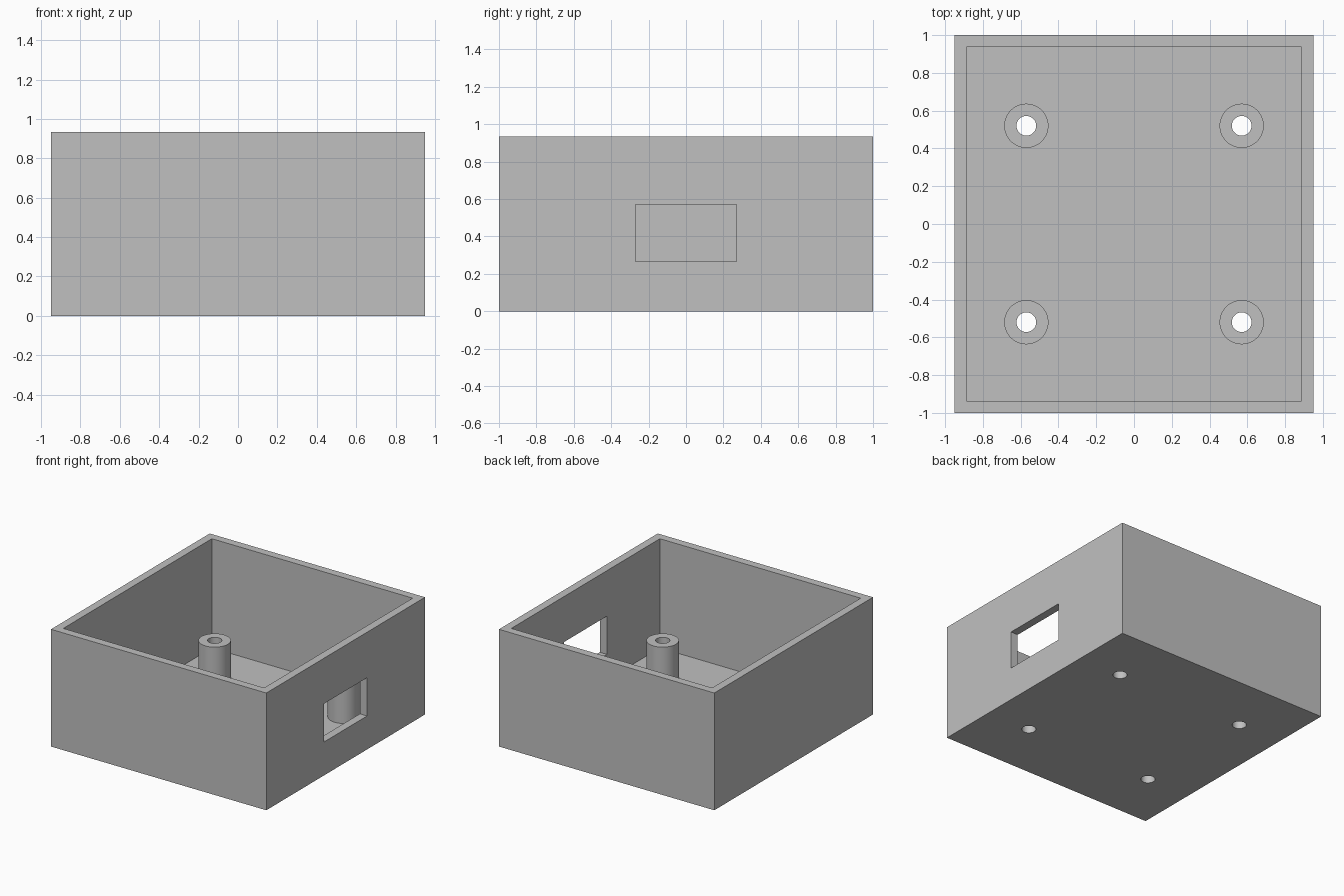
import bpy

# Remove the default cube
cube = bpy.data.objects.get("Cube")
if cube:
    bpy.data.objects.remove(cube, do_unlink=True)

HALF_X, HALF_Y, HEIGHT = 0.95, 1.0, 0.935
WALL = 0.064
POST_X, POST_Y, POST_TOP = 0.57, 0.52, 0.368
POST_R, HOLE_R = 0.117, 0.052

grey = bpy.data.materials.new("plain grey")
grey.use_nodes = True
colour = (0.53, 0.53, 0.53, 1)
grey.diffuse_color = colour
grey.node_tree.nodes["Principled BSDF"].inputs["Base Color"].default_value = colour


def box(name, low, high):
    """Box between two opposite corners."""
    bpy.ops.mesh.primitive_cube_add(size=1, location=[(a + b) / 2 for a, b in zip(low, high)])
    obj = bpy.context.object
    obj.name = name
    obj.scale = [b - a for a, b in zip(low, high)]
    bpy.ops.object.transform_apply(location=True, rotation=False, scale=True)
    obj.data.materials.append(grey)
    return obj


def cylinder(name, x, y, radius, bottom, top):
    """Upright round bar."""
    bpy.ops.mesh.primitive_cylinder_add(vertices=48, radius=radius, depth=top - bottom,
                                        location=(x, y, (bottom + top) / 2))
    obj = bpy.context.object
    obj.name = name
    obj.data.materials.append(grey)
    return obj


def combine(target, tool, operation):
    """Apply a boolean and discard the tool."""
    mod = target.modifiers.new(operation.lower(), 'BOOLEAN')
    mod.operation = operation
    mod.solver = 'EXACT'
    mod.object = tool
    bpy.context.view_layer.objects.active = target
    bpy.ops.object.modifier_apply(modifier=mod.name)
    bpy.data.objects.remove(tool, do_unlink=True)


# Open-topped tray
case = box("open_case", (-HALF_X, -HALF_Y, 0), (HALF_X, HALF_Y, HEIGHT))
combine(case, box("cavity", (WALL - HALF_X, WALL - HALF_Y, WALL),
                  (HALF_X - WALL, HALF_Y - WALL, HEIGHT + 0.2)), 'DIFFERENCE')

# Rectangular port in the left wall
combine(case, box("port", (HALF_X - 0.2, -0.27, 0.267), (HALF_X + 0.2, 0.27, 0.572)),
        'DIFFERENCE')

# Four standoff posts, each bored through the floor
corners = [(sx * POST_X, sy * POST_Y) for sx in (-1, 1) for sy in (-1, 1)]
for x, y in corners:
    combine(case, cylinder("post", x, y, POST_R, WALL / 2, POST_TOP), 'UNION')
for x, y in corners:
    combine(case, cylinder("bore", x, y, HOLE_R, -0.1, POST_TOP + 0.1), 'DIFFERENCE')

# Smooth the round walls, keep the edges crisp
bpy.ops.object.select_all(action='DESELECT')
case.select_set(True)
bpy.context.view_layer.objects.active = case
bpy.ops.object.shade_smooth_by_angle()
